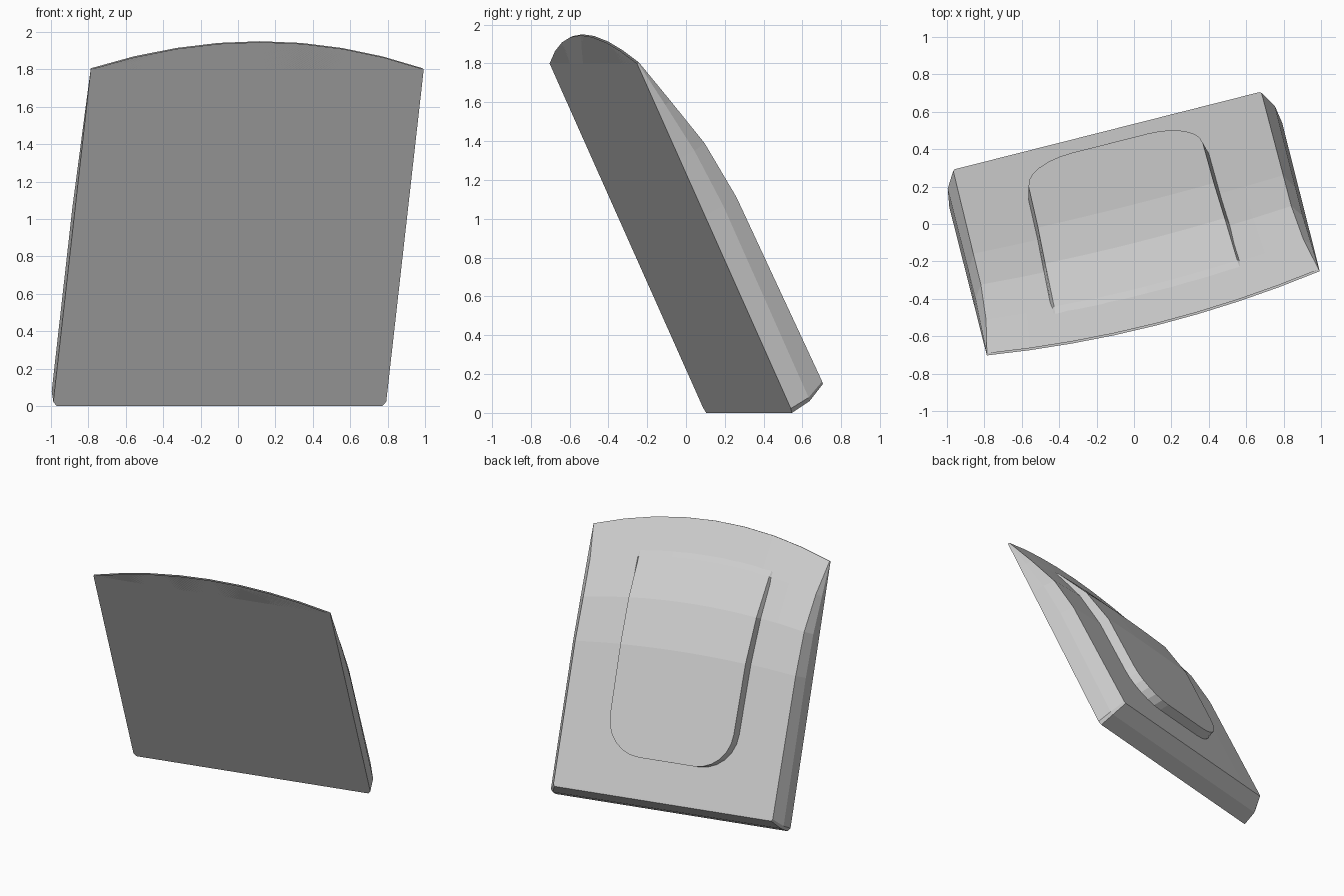
import bpy, bmesh, math
from mathutils import Matrix, Vector

cube = bpy.data.objects.get("Cube")
if cube:
    bpy.data.objects.remove(cube)

grey = bpy.data.materials.new("plain_grey")
grey.use_nodes = True
grey.diffuse_color = (0.6, 0.6, 0.6, 1)
grey.node_tree.nodes["Principled BSDF"].inputs["Base Color"].default_value = (0.6, 0.6, 0.6, 1)

# Slab frame: across, up the tilted face, out of the back
TURN, LEAN = math.radians(14.2), math.radians(24.7)
FRAME = (Matrix.Translation((-0.1, 0.325, 0)) @ Matrix.Rotation(TURN, 4, 'Z')
         @ Matrix.Rotation(LEAN, 4, 'X'))
HALF, HEIGHT, ARCH, COLS = 0.918, 1.981, 0.16, 9


def interp(table, t):
    for (a, p), (b, q) in zip(table, table[1:]):
        if t <= b:
            return p + (q - p) * max(0, t - a) / (b - a)
    return table[-1][1]


def place(s, t, d):
    # Rows bow upward toward the arched top edge
    bow = ARCH * (1 - (s / HALF) ** 2) * (max(t, 0) / HEIGHT) ** 2
    return FRAME @ Vector((s, d, t + bow))


def loft(name, rows):
    """Each row holds (half width, up, depth) for its front, middle and back."""
    bm = bmesh.new()
    rings = []
    fracs = [2 * i / (COLS - 1) - 1 for i in range(COLS)]
    for front, mid, back in rows:
        pts = [(f * front[0], *front[1:]) for f in fracs]
        pts += [mid]
        pts += [(-f * back[0], *back[1:]) for f in fracs]
        pts += [(-mid[0], *mid[1:])]
        rings.append([bm.verts.new(place(*p)) for p in pts])
    n = len(rings[0])
    for lo, hi in zip(rings, rings[1:]):
        for i in range(n):
            j = (i + 1) % n
            bm.faces.new((lo[i], lo[j], hi[j], hi[i]))
    for ring in (rings[0], rings[-1]):
        bm.faces.new([ring[-1]] + ring[:COLS + 1])
        bm.faces.new(ring[COLS:])
    bmesh.ops.recalc_face_normals(bm, faces=bm.faces)
    mesh = bpy.data.meshes.new(name)
    bm.to_mesh(mesh)
    bm.free()
    mesh.materials.append(grey)
    obj = bpy.data.objects.new(name, mesh)
    bpy.context.collection.objects.link(obj)


# Slab: flat front, chamfered sides, back thinning to the arched edge
depth = [(0.06, 0.225), (1.12, 0.207), (1.44, 0.169), (1.72, 0.09), (HEIGHT, 0.012)]
edge = [(0.06, 0.85), (1.44, 0.856), (1.72, 0.875), (HEIGHT, 0.915)]
rows = [((0.898, 0, 0), (0.885, 0.014, 0.113), (0.84, 0.06, 0.225)),
        ((HALF, 0.025, 0), (0.902, 0.035, 0.113), (0.85, 0.075, 0.225))]
for t, d in depth[1:]:
    rows.append(((HALF, t, 0), (interp([(1.44, 0.902), (HEIGHT, 0.917)], t), t, d * 0.55),
                 (interp(edge, t), t, d)))
loft("slab", rows)

# Raised pad: rounded lower corners, fading into the slab near the top
rise = [(1.12, 0.07), (1.44, 0.05), (1.72, 0.01), (1.78, -0.006)]
radius, bottom = 0.27, 0.36
outline = []
for i in range(7):
    a = math.radians(15 * i)
    outline.append((bottom + radius * (1 - math.cos(a)), 0.48 - radius * (1 - math.sin(a))))
outline += [(1.12, 0.485), (1.44, 0.495), (1.72, 0.505), (1.78, 0.51)]
rows = []
for t, w in outline:
    d, h = interp(depth, t), interp(rise, t)
    rows.append(((w + 0.02, t, d - 0.04), (w + 0.02, t, d - 0.01), (w, t, d + h)))
loft("raised_pad", rows)
